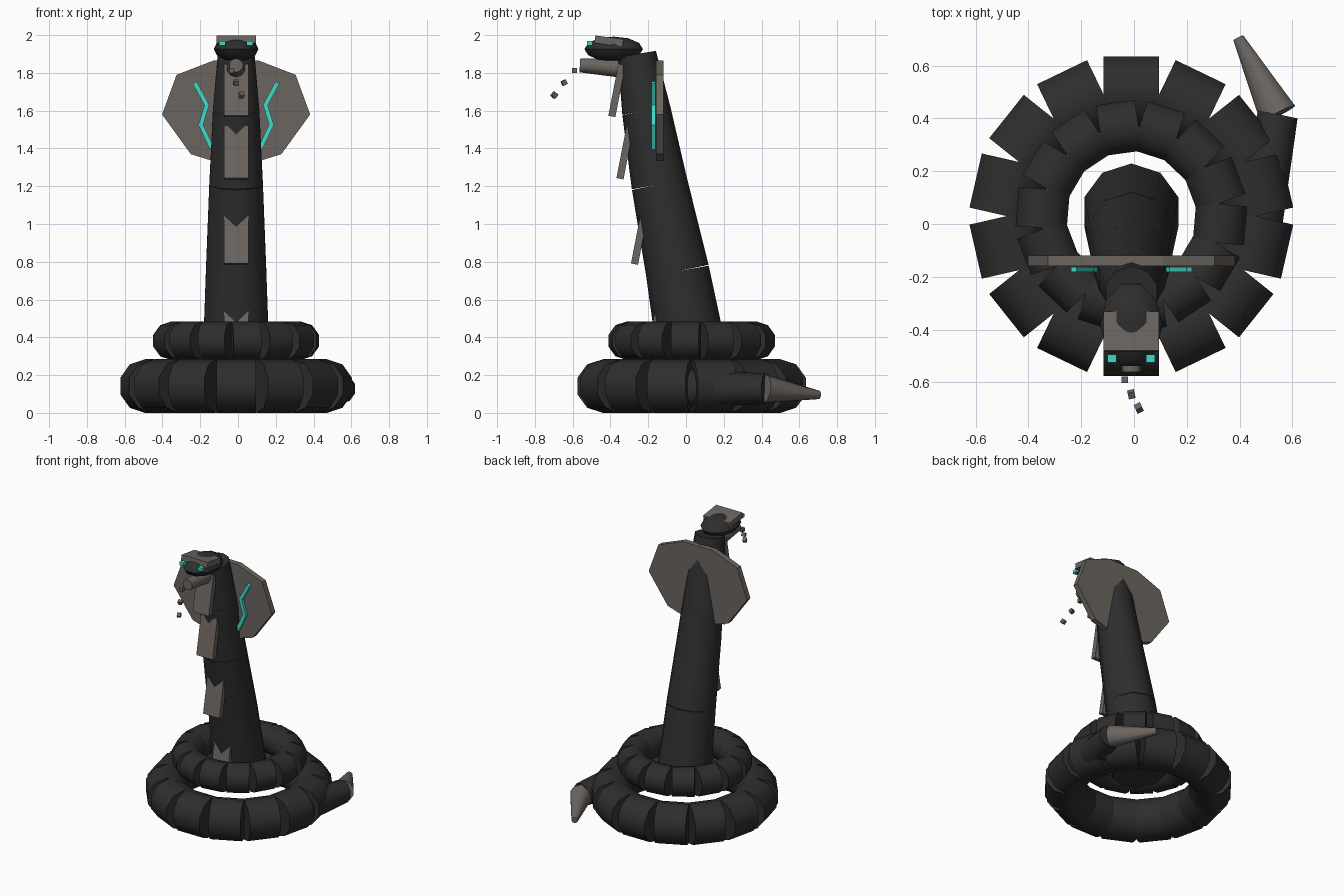
import bpy, bmesh
from math import pi, sin, cos, radians
from mathutils import Vector, Matrix

if "Cube" in bpy.data.objects:
    bpy.data.objects.remove(bpy.data.objects["Cube"])

CX, CY = -0.01, 0.03     # axis of the coils
SIDES = 10


def material(name, rgb):
    m = bpy.data.materials.new(name)
    m.use_nodes = True
    m.diffuse_color = (*rgb, 1)
    m.node_tree.nodes["Principled BSDF"].inputs["Base Color"].default_value = (*rgb, 1)
    return m


CHARCOAL = material("charcoal", (0.027, 0.027, 0.027))
STONE = material("warm_grey", (0.147, 0.130, 0.115))
TEAL = material("teal", (0.05, 0.70, 0.58))


def finish(name, bm, mat, smooth=False):
    bmesh.ops.recalc_face_normals(bm, faces=bm.faces)
    mesh = bpy.data.meshes.new(name)
    bm.to_mesh(mesh)
    bm.free()
    mesh.materials.append(mat)
    ob = bpy.data.objects.new(name, mesh)
    bpy.context.collection.objects.link(ob)
    if smooth:
        bpy.ops.object.select_all(action="DESELECT")
        ob.select_set(True)
        bpy.context.view_layer.objects.active = ob
        bpy.ops.object.shade_smooth_by_angle(angle=radians(50))
    return ob


def add_tube(bm, p, q, r1, r2, up=(0, 0, 1)):
    """Capped cone from p to q, with one ridge turned toward up."""
    p, q, up = Vector(p), Vector(q), Vector(up)
    d = (q - p).normalized()
    y = (up - d * up.dot(d)).normalized()
    m = Matrix((y.cross(d), y, d)).transposed().to_4x4()
    m.translation = (p + q) / 2
    bmesh.ops.create_cone(bm, cap_ends=True, segments=SIDES, radius1=r1,
                          radius2=r2, depth=(q - p).length, matrix=m)


def tube(name, p, q, r1, r2, mat, up=(0, 0, 1)):
    bm = bmesh.new()
    add_tube(bm, p, q, r1, r2, up)
    return finish(name, bm, mat, True)


def box(name, centre, size, mat, tilt=0, axis="X"):
    bm = bmesh.new()
    m = (Matrix.Translation(centre) @ Matrix.Rotation(radians(tilt), 4, axis)
         @ Matrix.Diagonal((*size, 1)))
    bmesh.ops.create_cube(bm, size=1, matrix=m)
    return finish(name, bm, mat)


def coil(name, ring, r, z, length, phase):
    bm = bmesh.new()
    for i in range(14):
        a = pi / 2 + phase + i * 2 * pi / 14
        c = Vector((CX + ring * cos(a), CY + ring * sin(a), z))
        t = Vector((-sin(a), cos(a), 0)) * length / 2
        add_tube(bm, c - t, c + t, r, r)
    return finish(name, bm, CHARCOAL, True)


# Coiled body
coil("lower_coil", 0.47, 0.142, 0.142, 0.21, 0)
coil("upper_coil", 0.337, 0.102, 0.382, 0.148, radians(8))

# Tail
tail_joint = (0.545, 0.415, 0.128)
tube("tail_base", (0.465, 0.02, 0.13), tail_joint, 0.105, 0.08, CHARCOAL)
tube("tail_tip", tail_joint, (0.395, 0.705, 0.095), 0.076, 0.022, STONE)

# Leaning neck: y, z and radius at each joint
joints = [(0.045, 0.24, 0.187), (-0.045, 0.75, 0.168), (-0.14, 1.21, 0.149),
          (-0.21, 1.6, 0.129), (-0.26, 1.9, 0.102)]
for i, (a, b) in enumerate(zip(joints, joints[1:])):
    tube(f"neck_segment_{i + 1}", (CX, a[0], a[1]), (CX, b[0], b[1]),
         a[2], b[2], CHARCOAL, (0, -1, 0))

# Belly plates, tilted against the lean of the neck
for i, (y, z) in enumerate([(-0.165, 0.435), (-0.246, 0.925),
                            (-0.323, 1.377), (-0.366, 1.707)]):
    box(f"belly_plate_{i + 1}", (CX, y, z), (0.13, 0.038, 0.28), STONE, -11)

# Hood slab from a mirrored outline
half = [(0.12, 1.865), (0.315, 1.79), (0.392, 1.58), (0.24, 1.37), (0.08, 1.32)]
outline = half + [(-x, z) for x, z in reversed(half)]
bm = bmesh.new()
face = bm.faces.new([bm.verts.new((CX + x, -0.16, z)) for x, z in outline])
out = bmesh.ops.extrude_face_region(bm, geom=[face])
bmesh.ops.translate(bm, vec=(0, 0.04, 0),
                    verts=[v for v in out["geom"] if isinstance(v, bmesh.types.BMVert)])
finish("hood", bm, STONE)

# Zigzag markings on the hood
zigzag = [(0.217, 1.745), (0.155, 1.63), (0.187, 1.525), (0.13, 1.405)]
for side, s in (("left", 1), ("right", -1)):
    bm = bmesh.new()
    for a, b in zip(zigzag, zigzag[1:]):
        p, q = (Vector((CX + s * x, -0.172, z)) for x, z in (a, b))
        d = q - p
        m = (Matrix.Translation((p + q) / 2) @ d.to_track_quat("Z", "Y").to_matrix().to_4x4()
             @ Matrix.Diagonal((0.02, 0.024, d.length + 0.008, 1)))
        bmesh.ops.create_cube(bm, size=1, matrix=m)
    finish(f"{side}_hood_marking", bm, TEAL)

# Head
bm = bmesh.new()
bmesh.ops.create_uvsphere(
    bm, u_segments=SIDES, v_segments=6, radius=1,
    matrix=Matrix.Translation((CX, -0.383, 1.926))
    @ Matrix.Rotation(pi / 2, 4, "Z") @ Matrix.Diagonal((0.163, 0.118, 0.066, 1)))
finish("head", bm, CHARCOAL, True)
box("brow", (CX, -0.408, 1.968), (0.21, 0.15, 0.04), STONE, -8)
for side, s in (("left", 1), ("right", -1)):
    box(f"{side}_eye", (CX + s * 0.073, -0.51, 1.957), (0.034, 0.03, 0.024), TEAL)

# Spout under the head with drifting crumbs
tube("spout", (CX, -0.36, 1.827), (CX, -0.562, 1.84), 0.05, 0.037, STONE)
for i, (x, y, z, turn) in enumerate([(-0.035, -0.59, 1.812, 0),
                                     (-0.01, -0.645, 1.748, 25),
                                     (0.018, -0.697, 1.682, 50)]):
    crumb = box(f"crumb_{i + 1}", (0, 0, 0), (0.026,) * 3, STONE, turn)
    crumb.location = (x, y, z)
    crumb.rotation_euler.z = radians(turn / 2)
